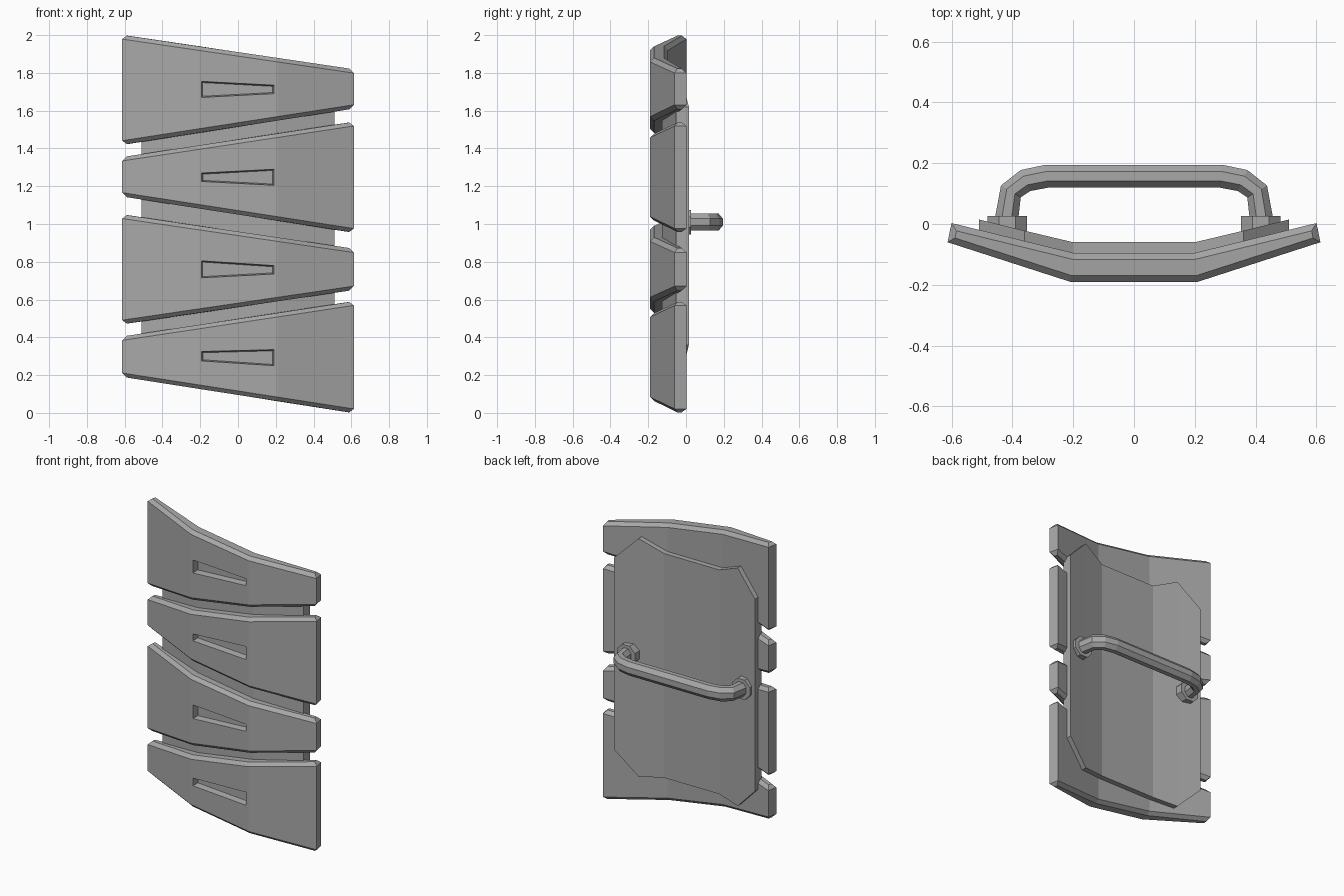
import bpy, bmesh
from math import pi, sin, cos
from mathutils import Vector

cube = bpy.data.objects.get("Cube")
if cube:
    bpy.data.objects.remove(cube)

grey = bpy.data.materials.new("grey_metal")
grey.use_nodes = True
COLOUR = (0.39, 0.39, 0.39, 1)
grey.diffuse_color = COLOUR
grey.node_tree.nodes["Principled BSDF"].inputs["Base Color"].default_value = COLOUR


def finish(bm, name):
    bmesh.ops.recalc_face_normals(bm, faces=bm.faces)
    mesh = bpy.data.meshes.new(name)
    bm.to_mesh(mesh)
    bm.free()
    mesh.materials.append(grey)
    obj = bpy.data.objects.new(name, mesh)
    bpy.context.collection.objects.link(obj)
    return obj


def loft(rings, closed_ends=True):
    """Skin a row of equal vertex rings into a solid."""
    bm = bmesh.new()
    rows = [[bm.verts.new(p) for p in ring] for ring in rings]
    n = len(rows[0])
    for a, b in zip(rows, rows[1:]):
        for i in range(n):
            j = (i + 1) % n
            bm.faces.new((a[i], a[j], b[j], b[i]))
    bm.faces.new(rows[0])
    bm.faces.new(rows[-1])
    bmesh.ops.recalc_face_normals(bm, faces=bm.faces)
    return bm


def slat(name, left, right, slot_left, slot_right):
    """Bent armour slat; each pair is the bottom and top height at that end."""
    def lerp(x, a, b, half):
        t = (x + half) / (2 * half)
        return [p + (q - p) * t for p, q in zip(a, b)]

    rings = []
    for xf, yf, xb, yb in ((-.613, -.06, -.6, .003), (-.21, -.19, -.2, -.095),
                           (.21, -.19, .2, -.095), (.613, -.06, .6, .003)):
        lo, hi = lerp(xf, left, right, .613)
        rings.append([(xf, yf, lo), (xf, yf, hi), (xb, yb, hi), (xb, yb, lo)])
    bm = loft(rings)

    # Chamfer the long edges and the end corners
    def chamfered(e):
        a, b = (v.co for v in e.verts)
        along = abs(a.x - b.x) > .1
        end = abs(a.z - b.z) < .001 and min(abs(a.x), abs(b.x)) > .5
        return along or end
    bmesh.ops.bevel(bm, geom=[e for e in bm.edges if chamfered(e)], offset=.021,
                    segments=1, affect='EDGES', clamp_overlap=True)

    # Tapered slot sunk into the middle front panel
    bm.normal_update()
    panel = min((f for f in bm.faces if f.normal.y < -.99), key=lambda f: -f.calc_area())
    bmesh.ops.inset_individual(bm, faces=[panel], thickness=.012)
    mid = panel.calc_center_median().z
    for v in panel.verts:
        lo, hi = slot_left if v.co.x < 0 else slot_right
        v.co.z = hi if v.co.z > mid else lo
        v.co.x = -.193 if v.co.x < 0 else .19
    bmesh.ops.inset_individual(bm, faces=[panel], thickness=.009)
    for v in panel.verts:
        v.co.y += .04
    finish(bm, name)


# Four slats, alternating in taper
slat("top_slat", (1.42, 2.0), (1.61, 1.82), (1.67, 1.755), (1.69, 1.735))
slat("upper_middle_slat", (1.145, 1.355), (.955, 1.54), (1.225, 1.27), (1.205, 1.29))
slat("lower_middle_slat", (.47, 1.05), (.65, .87), (.715, .805), (.735, .78))
slat("bottom_slat", (.19, .405), (0, .59), (.275, .325), (.25, .335))

# Back plate with clipped corners, following the bend of the slats
half = [(.51, .015, .36, 1.62), (.36, -.022, .21, 1.77), (.2, -.06, .23, 1.70)]
columns = [(-x, y, lo, hi) for x, y, lo, hi in half] + half[::-1]
finish(loft([[(x, y - .067, lo), (x, y - .067, hi), (x, y, hi), (x, y, lo)]
             for x, y, lo, hi in columns]), "back_plate")

# Carrying handle: an eight-sided bar swept along a bracket path
HEIGHT = 1.01
side = [(.42, -.04), (.417, .03), (.405, .107), (.357, .143), (.287, .157)]
path = [Vector((-x, y, 0)) for x, y in side] + [Vector((x, y, 0)) for x, y in side[::-1]]
rings = []
for i, p in enumerate(path):
    before = (p - path[max(i - 1, 0)]).normalized()
    after = (path[min(i + 1, len(path) - 1)] - p).normalized()
    along = (before + after).normalized()
    across = Vector((-along.y, along.x, 0))
    ring = []
    for k in range(8):
        a = pi / 8 + k * pi / 4
        ring.append(p + across * .041 * cos(a) + Vector((0, 0, HEIGHT + .049 * sin(a))))
    rings.append(ring)
finish(loft(rings), "handle")

# Collars where the handle meets the plate
for name, x in (("left_handle_collar", .417), ("right_handle_collar", -.417)):
    finish(loft([[(x + .07 * cos(pi / 8 + k * pi / 4), y, HEIGHT + .07 * sin(pi / 8 + k * pi / 4))
                  for k in range(8)] for y in (-.05, .027)]), name)
